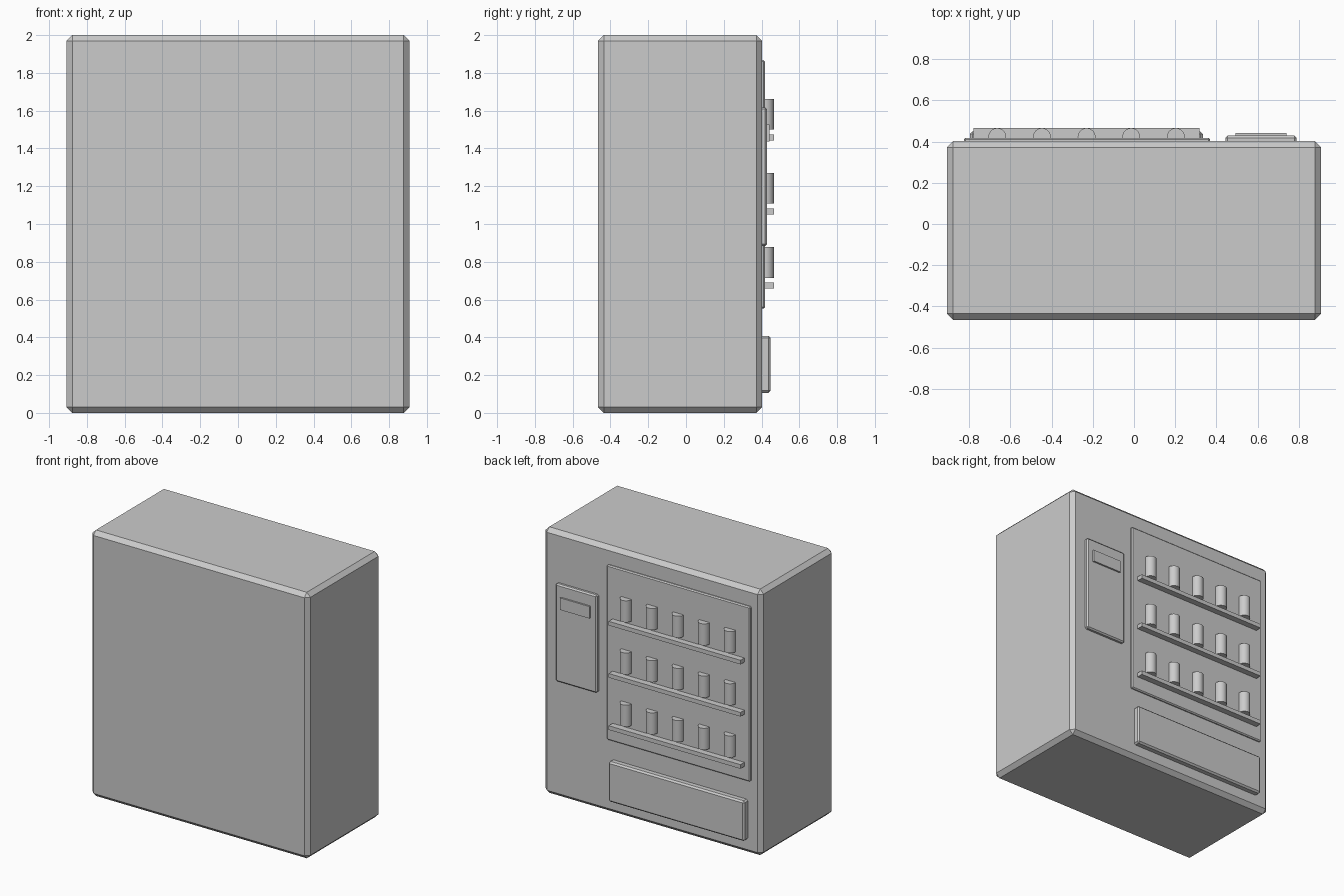
import bpy
import bmesh
from mathutils import Matrix, Vector

cube = bpy.data.objects.get("Cube")
if cube:
    bpy.data.objects.remove(cube, do_unlink=True)

grey = bpy.data.materials.new("plain_grey")
grey.use_nodes = True
GREY = (0.6, 0.6, 0.6, 1)
grey.diffuse_color = GREY
grey.node_tree.nodes["Principled BSDF"].inputs["Base Color"].default_value = GREY


def finish(name, bm):
    mesh = bpy.data.meshes.new(name)
    bm.to_mesh(mesh)
    bm.free()
    mesh.materials.append(grey)
    obj = bpy.data.objects.new(name, mesh)
    bpy.context.collection.objects.link(obj)
    return obj


def box(name, x, y, z, chamfer=0):
    """Box between the given (low, high) ranges, with optional flat chamfers."""
    low, high = Vector((x[0], y[0], z[0])), Vector((x[1], y[1], z[1]))
    bm = bmesh.new()
    bmesh.ops.create_cube(bm, size=1, matrix=Matrix.Translation((low + high) / 2)
                          @ Matrix.Diagonal((high - low).to_4d()))
    if chamfer:
        bmesh.ops.bevel(bm, geom=bm.edges[:], offset=chamfer, segments=1,
                        affect='EDGES')
    return finish(name, bm)


def can(name, x, y, z, radius, height):
    """Upright smooth-sided can standing at height z."""
    bm = bmesh.new()
    bmesh.ops.create_cone(bm, cap_ends=True, segments=32, radius1=radius,
                          radius2=radius, depth=height,
                          matrix=Matrix.Translation((x, y, z + height / 2)))
    for face in bm.faces:
        face.smooth = abs(face.normal.z) < 0.5
    for edge in bm.edges:
        edge.smooth = all(face.smooth for face in edge.link_faces)
    return finish(name, bm)


# Cabinet
BACK = 0.402
box("cabinet", (-0.907, 0.907), (-0.465, BACK), (0, 2), 0.03)

# Raised panels on the +y side
box("display_window", (-0.825, 0.369), (0.36, 0.418), (0.552, 1.867), 0.008)
box("control_panel", (0.444, 0.789), (0.36, 0.428), (0.883, 1.618), 0.01)
box("control_screen", (0.493, 0.74), (0.40, 0.441), (1.438, 1.528))
box("collection_tray", (-0.796, 0.335), (0.36, 0.448), (0.106, 0.408), 0.012)

# Shelves with their rows of cans
for row in range(3):
    z = 0.658 + row * 0.3925
    box(f"shelf_{row + 1}", (-0.779, 0.318), (0.38, 0.465), (z, z + 0.031))
    for col in range(5):
        can(f"can_{row + 1}_{col + 1}", -0.663 + col * 0.2165, 0.422,
            z + 0.057, 0.043, 0.162)
